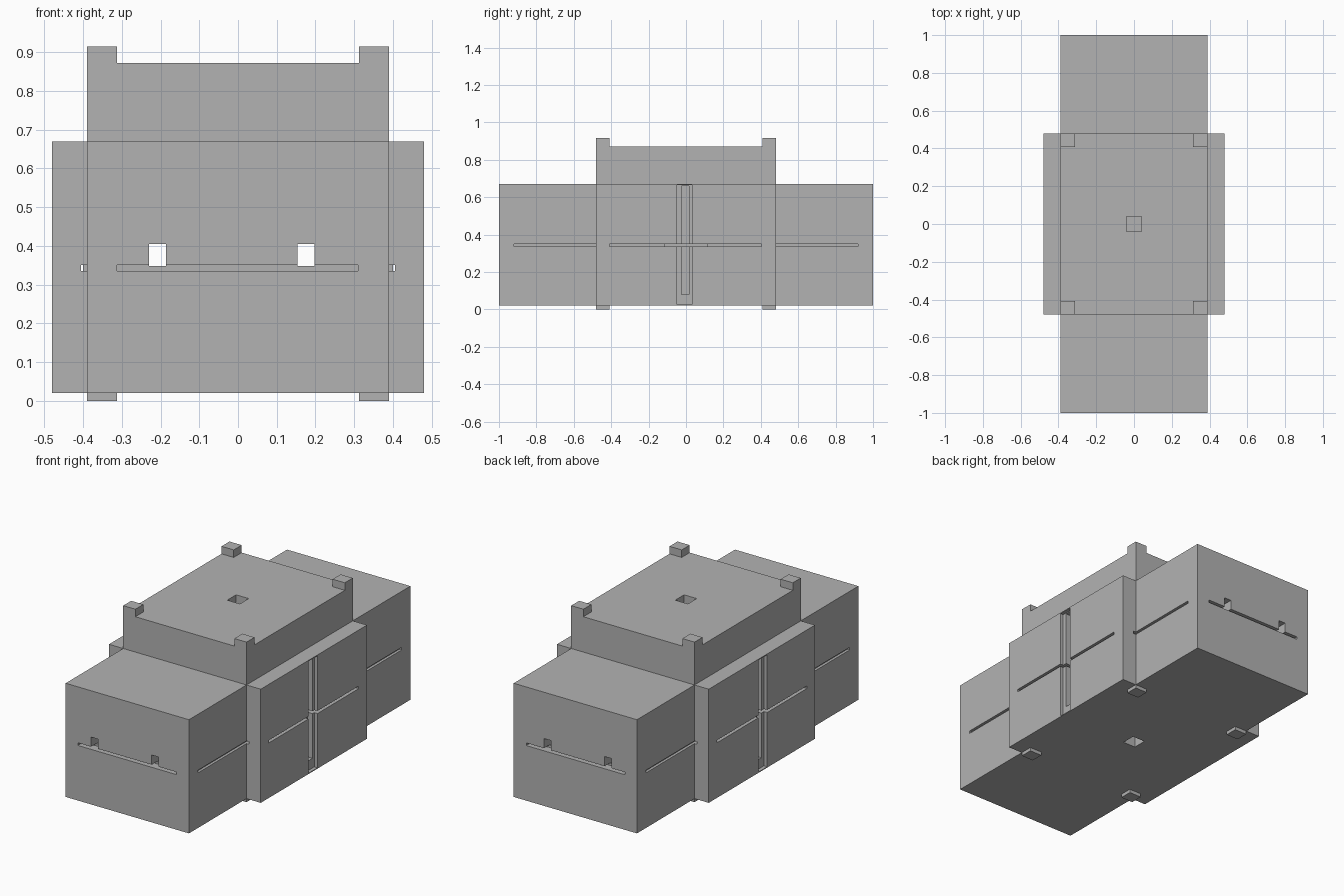
import bpy

start_cube = bpy.data.objects.get("Cube")
if start_cube:
    bpy.data.objects.remove(start_cube, do_unlink=True)

# Single grey material
grey = bpy.data.materials.new("plain_grey")
grey.use_nodes = True
tone = (0.45, 0.45, 0.45, 1)
grey.diffuse_color = tone
for node in grey.node_tree.nodes:
    if node.type == 'BSDF_PRINCIPLED':
        node.inputs["Base Color"].default_value = tone


def box(name, xs, ys, zs):
    """Box given by its low and high limit on each axis."""
    spans = (sorted(xs), sorted(ys), sorted(zs))
    bpy.ops.mesh.primitive_cube_add(size=1)
    ob = bpy.context.object
    ob.name = name
    for v in ob.data.vertices:
        v.co = [lo if c < 0 else hi for c, (lo, hi) in zip(v.co, spans)]
    ob.data.materials.append(grey)
    return ob


def combine(target, tool, operation):
    """Apply a boolean and remove the tool."""
    tool.hide_render = True
    mod = target.modifiers.new("combine", 'BOOLEAN')
    mod.object, mod.operation, mod.solver = tool, operation, 'EXACT'
    bpy.context.view_layer.objects.active = target
    bpy.ops.object.modifier_apply(modifier=mod.name)
    bpy.data.objects.remove(tool, do_unlink=True)


W, B, BASE, SHOULDER, ROOF = 0.39, 0.48, 0.02, 0.67, 0.872
slit = (0.335, 0.35)

# Body: long wings, wide middle block and raised tower
body = box("body", (-W, W), (-1, 1), (BASE, SHOULDER))
combine(body, box("middle_block", (-B, B), (-B, B), (BASE, SHOULDER)), 'UNION')
combine(body, box("tower", (-W, W), (-B, B), (0.5, ROOF)), 'UNION')


def cut(xs, ys, zs):
    combine(body, box("cutter", xs, ys, zs), 'DIFFERENCE')


# Two peg tunnels running the full length
for x in (-0.23, 0.154):
    cut((x, x + 0.044), (-1.1, 1.1), (0.348, 0.405))

# Blind square sockets in roof and underside
cut((-0.04, 0.04), (-0.04, 0.04), (0.65, 1))
cut((-0.04, 0.04), (-0.04, 0.04), (-0.1, 0.25))

for s in (-1, 1):
    # Horizontal slits in wing ends, block sides and wing sides
    cut((-0.313, 0.31), (s * 0.95, s * 1.1), slit)
    cut((s * 0.40, s * 0.6), (-0.408, 0.405), slit)
    for t in (-1, 1):
        cut((s * 0.375, s * 0.405), (t * 0.115, t * 0.92), slit)
    # Stepped vertical channel in each block side
    cut((s * 0.46, s * 0.6), (-0.048, 0.032), (0.025, 0.665))
    cut((s * 0.42, s * 0.6), (-0.024, 0.016), (0.08, 0.66))

# Corner pegs on the roof and feet underneath
for sx, side in ((1, "left"), (-1, "right")):
    for sy, end in ((-1, "front"), (1, "back")):
        corner = (sx * 0.313, sx * W), (sy * 0.408, sy * B)
        box(f"roof_peg_{end}_{side}", *corner, (ROOF, 0.915))
        box(f"foot_{end}_{side}", *corner, (0, BASE))
